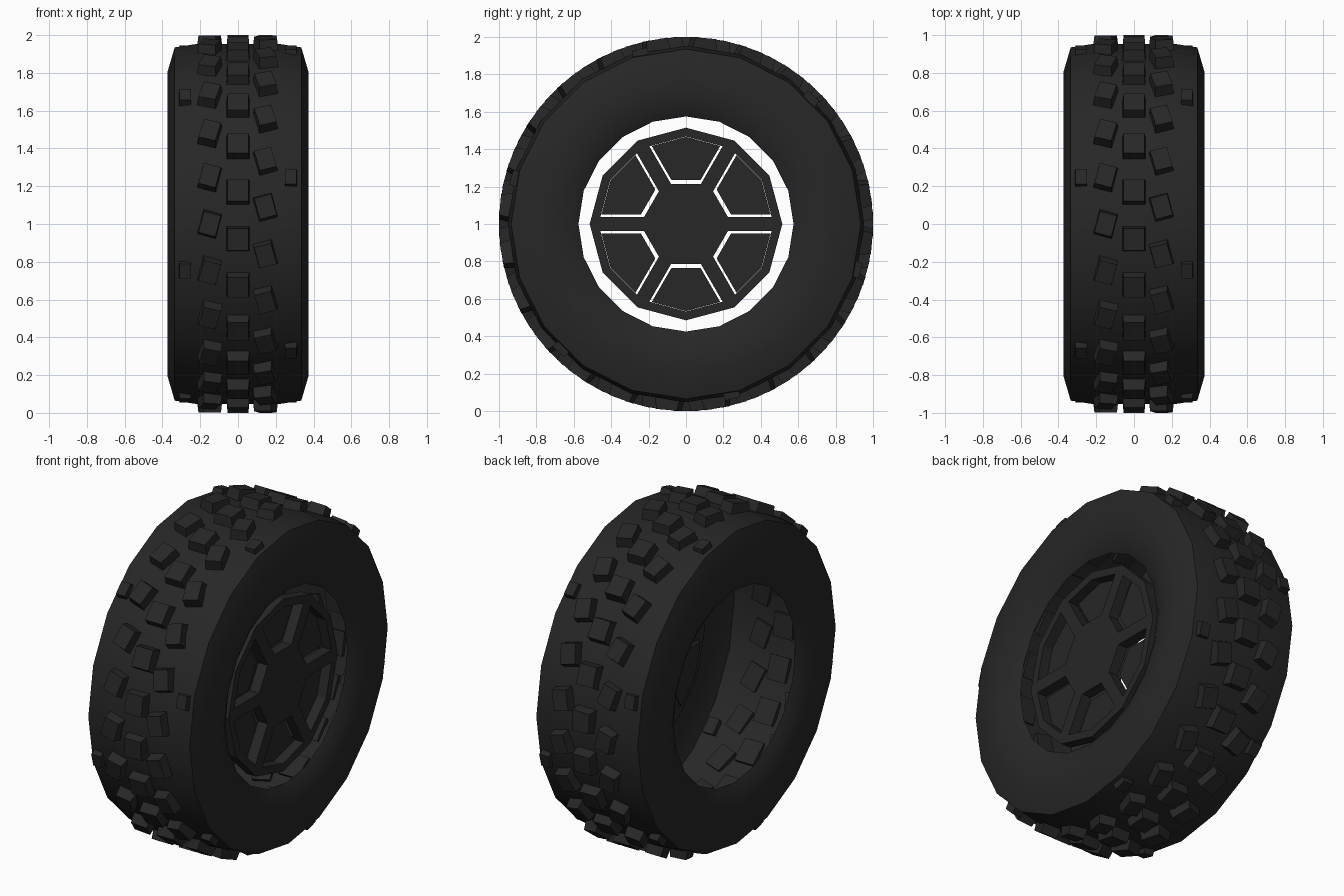
import bpy, bmesh
from math import sin, cos, tan, radians, pi
from mathutils import Matrix, Vector

if "Cube" in bpy.data.objects:
    bpy.data.objects.remove(bpy.data.objects["Cube"])

RUBBER = bpy.data.materials.new("black_rubber")
RUBBER.use_nodes = True
RUBBER.diffuse_color = (0.02, 0.02, 0.02, 1)
RUBBER.node_tree.nodes["Principled BSDF"].inputs["Base Color"].default_value = (0.02, 0.02, 0.02, 1)
AXLE = Vector((0, 0, 1))


def finish(name, bm):
    bmesh.ops.recalc_face_normals(bm, faces=bm.faces)
    mesh = bpy.data.meshes.new(name)
    bm.to_mesh(mesh)
    bm.free()
    mesh.materials.append(RUBBER)
    obj = bpy.data.objects.new(name, mesh)
    bpy.context.collection.objects.link(obj)
    return obj


def prism(bm, outline, x0, x1):
    """Extrude a (y, z) outline, measured from the axle, along x."""
    face = bm.faces.new([bm.verts.new((x0, y, z + AXLE.z)) for y, z in outline])
    out = bmesh.ops.extrude_face_region(bm, geom=[face])
    moved = [g for g in out["geom"] if isinstance(g, bmesh.types.BMVert)]
    bmesh.ops.translate(bm, verts=moved, vec=(x1 - x0, 0, 0))


# Tyre shell: open profile spun about the axle
def tyre_shell():
    half = [(0.32, 0.575), (0.352, 0.63), (0.368, 0.71), (0.372, 0.81),
            (0.335, 0.935), (0.22, 0.953)]
    profile = half + [(-x, r) for x, r in reversed(half)]
    bm = bmesh.new()
    verts = [bm.verts.new((x, 0, r + 1)) for x, r in profile]
    edges = [bm.edges.new(pair) for pair in zip(verts, verts[1:])]
    bmesh.ops.spin(bm, geom=verts + edges, cent=AXLE, axis=(1, 0, 0),
                   angle=2 * pi, steps=20, use_merge=True)
    bmesh.ops.remove_doubles(bm, verts=bm.verts, dist=0.0005)
    obj = finish("tyre_shell", bm)
    bpy.ops.object.select_all(action="DESELECT")
    obj.select_set(True)
    bpy.context.view_layer.objects.active = obj
    bpy.ops.object.shade_smooth_by_angle(angle=radians(35))


# Tread row: tapered blocks spaced round the circumference
def tread_row(name, x, start, count, width, length, tilt, inner, outer):
    bm = bmesh.new()
    for i in range(count):
        a = radians(start) + 2 * pi * i / count
        frame = Matrix(((1, 0, 0), (0, sin(a), -cos(a)), (0, cos(a), sin(a)))).to_4x4()
        place = (Matrix.Translation(AXLE) @ frame
                 @ Matrix.Translation((x, 0, (inner + outer) / 2))
                 @ Matrix.Rotation(radians(tilt), 4, "Z")
                 @ Matrix.Diagonal((width, length, outer - inner, 1)))
        cube = bmesh.ops.create_cube(bm, size=1)["verts"]
        for v in cube:
            if v.co.z > 0:
                v.co.x *= 0.88
                v.co.y *= 0.82
        bmesh.ops.transform(bm, matrix=place, verts=cube)
    finish(name, bm)


# Outline of the gap between two spokes, ending on a twelve-sided ring
def slot_outline(index, spoke_half, hub, ring):
    c15, s15, t30, c30 = cos(pi / 12), sin(pi / 12), tan(pi / 6), cos(pi / 6)
    far = (ring * c15 + spoke_half * s15 / c30) / (c15 + t30 * s15)
    side = lambda u: u * t30 - spoke_half / c30
    points = [(hub, -side(hub)), (far, -side(far)), (ring, 0),
              (far, side(far)), (hub, side(hub))]
    a = pi / 6 + index * pi / 3
    return [(u * cos(a) - v * sin(a), u * sin(a) + v * cos(a)) for u, v in points]


# Wheel: twelve-sided disc with six slots cut through it
def wheel():
    bm = bmesh.new()
    prism(bm, [(0.515 * cos(i * pi / 6), 0.515 * sin(i * pi / 6)) for i in range(12)], 0.235, 0.298)
    disc = finish("wheel_spokes", bm)
    bm = bmesh.new()
    for i in range(6):
        prism(bm, slot_outline(i, 0.038, 0.213, 0.468), 0.1, 0.4)
    cutter = finish("slot_cutter", bm)
    cutter.hide_render = True
    mod = disc.modifiers.new("slots", "BOOLEAN")
    mod.operation = "DIFFERENCE"
    mod.solver = "EXACT"
    mod.object = cutter
    graph = bpy.context.evaluated_depsgraph_get()
    cut = bpy.data.meshes.new_from_object(disc.evaluated_get(graph))
    disc.modifiers.clear()
    disc.data = cut
    bpy.data.objects.remove(cutter)

    # Recessed panels behind the slots, with a narrow gap round them
    bm = bmesh.new()
    for i in range(6):
        prism(bm, slot_outline(i, 0.05, 0.234, 0.466), 0.22, 0.24)
    finish("wheel_panels", bm)


tyre_shell()
tread_row("centre_tread", 0, 10.3, 24, 0.125, 0.14, 0, 0.92, 0.999)
tread_row("right_tread", -0.15, 0, 24, 0.105, 0.14, -15, 0.92, 0.999)
tread_row("left_tread", 0.145, 5.3, 24, 0.105, 0.14, 15, 0.92, 0.999)
tread_row("right_shoulder_tread", -0.28, 45, 6, 0.068, 0.095, 0, 0.9, 0.967)
tread_row("left_shoulder_tread", 0.28, 15, 6, 0.068, 0.095, 0, 0.9, 0.967)
wheel()
